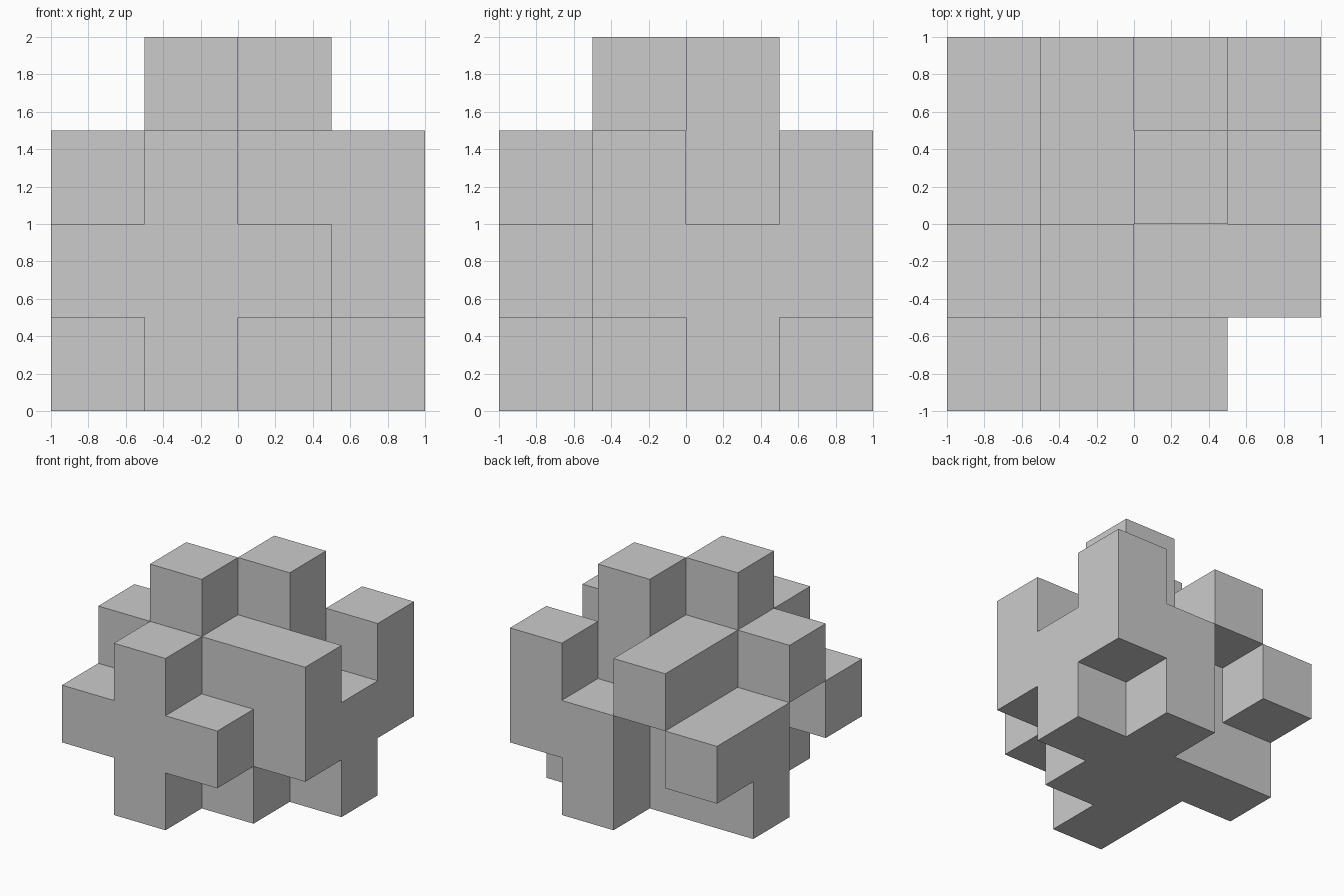
import bpy, bmesh, math
from mathutils import Vector

if "Cube" in bpy.data.objects:
    bpy.data.objects.remove(bpy.data.objects["Cube"])

UNIT = 0.5
# Filled cells per layer, bottom to top; rows run back to front, columns left to right
LAYERS = [
    ["..#.", "####", ".##.", ".#.."],
    ["#.##", "####", ".###", "###."],
    [".#.#", ".##.", "####", ".#.."],
    ["....", "..#.", ".#..", "...."],
]
cells = {(i, 3 - r, k)
         for k, layer in enumerate(LAYERS)
         for r, row in enumerate(layer)
         for i, c in enumerate(row) if c == "#"}

bm = bmesh.new()
verts = {}


def corner(p):
    """Shared grid corner, created on first use."""
    if p not in verts:
        verts[p] = bm.verts.new(Vector((p[0] - 2, p[1] - 2, p[2])) * UNIT)
    return verts[p]


# Outer skin: one square wherever a filled cell meets empty space
for cell in sorted(cells):
    for axis in range(3):
        u, v = (axis + 1) % 3, (axis + 2) % 3
        for side in (0, 1):
            near = list(cell)
            near[axis] += 1 if side else -1
            if tuple(near) in cells:
                continue
            loop = []
            for du, dv in ((0, 0), (1, 0), (1, 1), (0, 1)):
                p = list(cell)
                p[axis] += side
                p[u] += du
                p[v] += dv
                loop.append(corner(tuple(p)))
            bm.faces.new(loop if side else loop[::-1])

# Join squares lying in the same plane into single flat faces
bmesh.ops.dissolve_limit(bm, angle_limit=math.radians(1),
                         verts=bm.verts[:], edges=bm.edges[:])

mesh = bpy.data.meshes.new("interlocking_block")
bm.to_mesh(mesh)
bm.free()
block = bpy.data.objects.new("interlocking_block", mesh)
bpy.context.collection.objects.link(block)
